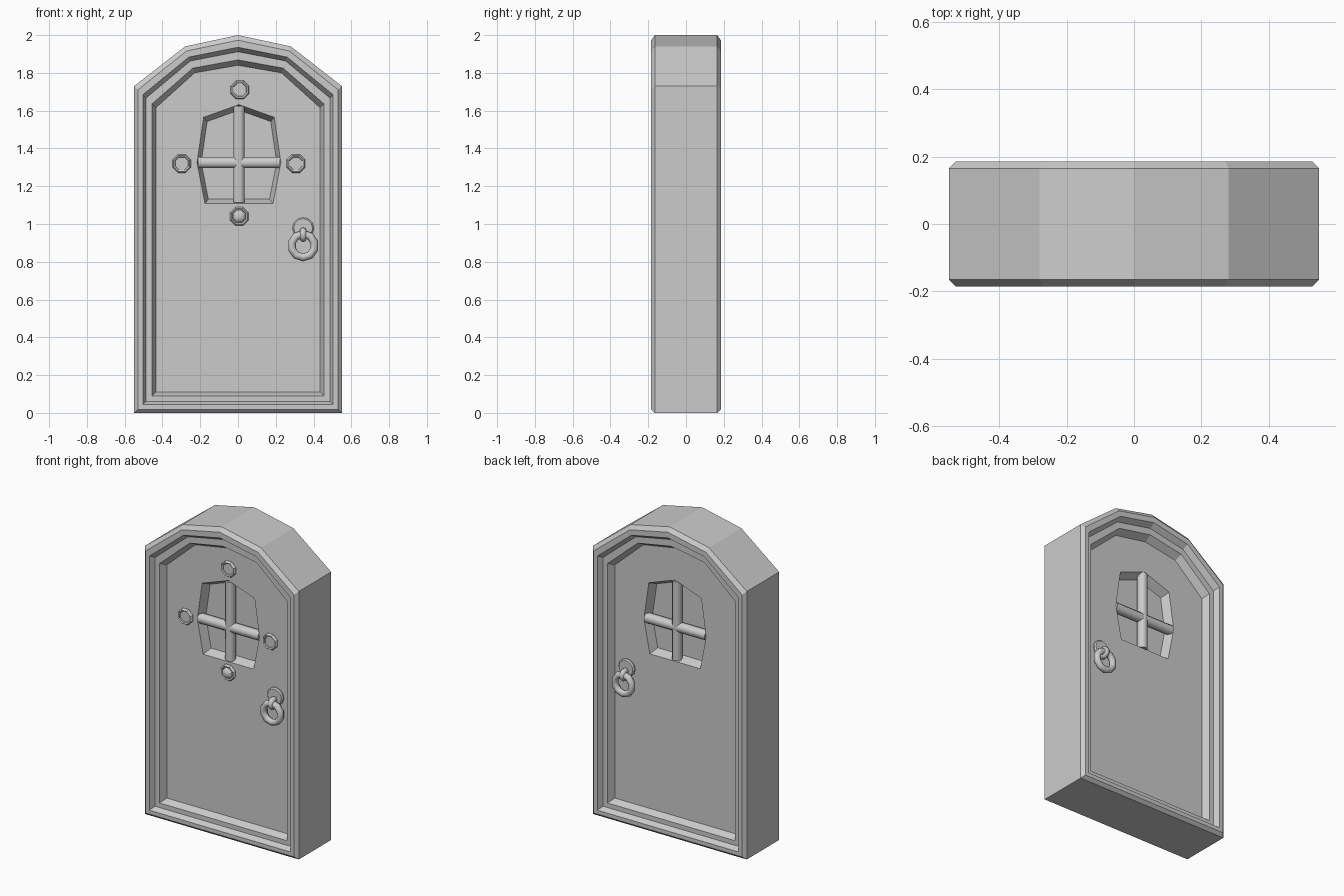
import bpy, bmesh, math
from math import pi, sin, cos
from mathutils import Matrix, Vector

if "Cube" in bpy.data.objects:
    bpy.data.objects.remove(bpy.data.objects["Cube"])


def finish(name, bm, smooth=False):
    bmesh.ops.recalc_face_normals(bm, faces=bm.faces)
    me = bpy.data.meshes.new(name)
    bm.to_mesh(me)
    bm.free()
    ob = bpy.data.objects.new(name, me)
    bpy.context.collection.objects.link(ob)
    if smooth:
        me.shade_smooth()
        me.set_sharp_from_angle(angle=math.radians(50))
    return ob


def loft(name, loops, smooth=False):
    """Skin a chain of equal-length loops and cap both ends."""
    bm = bmesh.new()
    rows = [[bm.verts.new(p) for p in lp] for lp in loops]
    n = len(rows[0])
    for a, b in zip(rows, rows[1:]):
        for i in range(n):
            j = (i + 1) % n
            bm.faces.new((a[i], a[j], b[j], b[i]))
    bm.faces.new(rows[0])
    bm.faces.new(rows[-1])
    return finish(name, bm, smooth)


def lathe(name, x, z, y, profile, sides, turn=0.0):
    """Turned part facing -y; profile is (radius, height off the face)."""
    loft(name, [[(x + r * cos(2 * pi * (i + turn) / sides), y - h,
                  z + r * sin(2 * pi * (i + turn) / sides))
                 for i in range(sides)] for r, h in profile])


def bar(name, p, q, r, sides=8):
    """Faceted round bar between two points."""
    p, q = Vector(p), Vector(q)
    rot = (q - p).to_track_quat('Z', 'Y').to_matrix().to_4x4()
    bm = bmesh.new()
    bmesh.ops.create_cone(bm, cap_ends=True, segments=sides, radius1=r, radius2=r,
                          depth=(q - p).length,
                          matrix=Matrix.Translation((p + q) / 2) @ rot
                          @ Matrix.Rotation(pi / sides, 4, 'Z'))
    finish(name, bm, True)


def torus(name, centre, major, minor, axis, n=10, m=8):
    bm = bmesh.new()
    rings = []
    for i in range(n):
        a = 2 * pi * (i + 0.5) / n
        ring = []
        for k in range(m):
            b = 2 * pi * k / m
            r, h = major + minor * cos(b), minor * sin(b)
            u, v = r * cos(a), r * sin(a)
            off = (u, h, v) if axis == 'Y' else (h, u, v)
            ring.append(bm.verts.new(Vector(centre) + Vector(off)))
        rings.append(ring)
    for i in range(n):
        a, b = rings[i], rings[(i + 1) % n]
        for k in range(m):
            l = (k + 1) % m
            bm.faces.new((a[k], a[l], b[l], b[k]))
    finish(name, bm, True)


def arch(t, y):
    """Pointed arch outline, t = 0 outer edge, t = 1 door leaf edge."""
    mix = lambda a, b: a + (b - a) * t
    w, cz = mix(.55, .435), mix(1.73, 1.615)
    kx, kz = mix(.28, .23), mix(1.94, 1.80)
    top, bot = mix(2.0, 1.84), mix(0, .11)
    return [(x, y, z) for x, z in ((-w, bot), (w, bot), (w, cz), (kx, kz),
                                   (0, top), (-kx, kz), (-w, cz))]


def window(s, y):
    pts = ((-.18, 1.108), (.18, 1.108), (.222, 1.325), (.187, 1.565),
           (0, 1.632), (-.187, 1.565), (-.222, 1.325))
    return [(.005 + x * s, y, 1.34 + (z - 1.34) * s) for x, z in pts]


# Frame, leaf and window recess as one continuous stepped skin, front to back
FACE = .105
half = [window(.9, .05), window(1, FACE), arch(1, FACE), arch(.82, .15),
        arch(.55, .15), arch(.4, .185), arch(.17, .185), arch(0, .165)]
front = [[(x, -y, z) for x, y, z in lp] for lp in half]
loft("door_and_frame", front + half[::-1])

for side, s in (("front", -1), ("back", 1)):
    # Window bars
    y = s * .083
    bar(side + "_window_bar_vertical", (.005, y, 1.115), (.005, y, 1.625), .032)
    bar(side + "_window_bar_horizontal", (-.212, y, 1.325), (.222, y, 1.325), .032)
    # Ring handle: plate, loop and ring
    hx = .345
    prof = [(.057, -.01), (.057, .008), (.05, .016)]
    loft(side + "_handle_plate",
         [[(hx + r * cos(2 * pi * i / 12), s * (FACE + h), .978 + r * sin(2 * pi * i / 12))
           for i in range(12)] for r, h in prof])
    torus(side + "_handle_loop", (hx, s * .135, .943), .024, .018, 'X', 8, 8)
    torus(side + "_handle_ring", (hx, s * .145, .885), .062, .021, 'Y')

# Studs around the window, front only; the lowest one has a domed middle
rim = [(.053, -.01), (.053, .008), (.046, .018), (.038, .014), (.036, .008)]
dome = [(.034, .018), (.024, .028), (.010, .033)]
for name, x, z in (("top", .01, 1.71), ("left", -.298, 1.32), ("right", .307, 1.32)):
    lathe(name + "_stud", x, z, -FACE, rim, 8, .5)
lathe("bottom_stud", .007, 1.04, -FACE, rim + dome, 8, .5)
